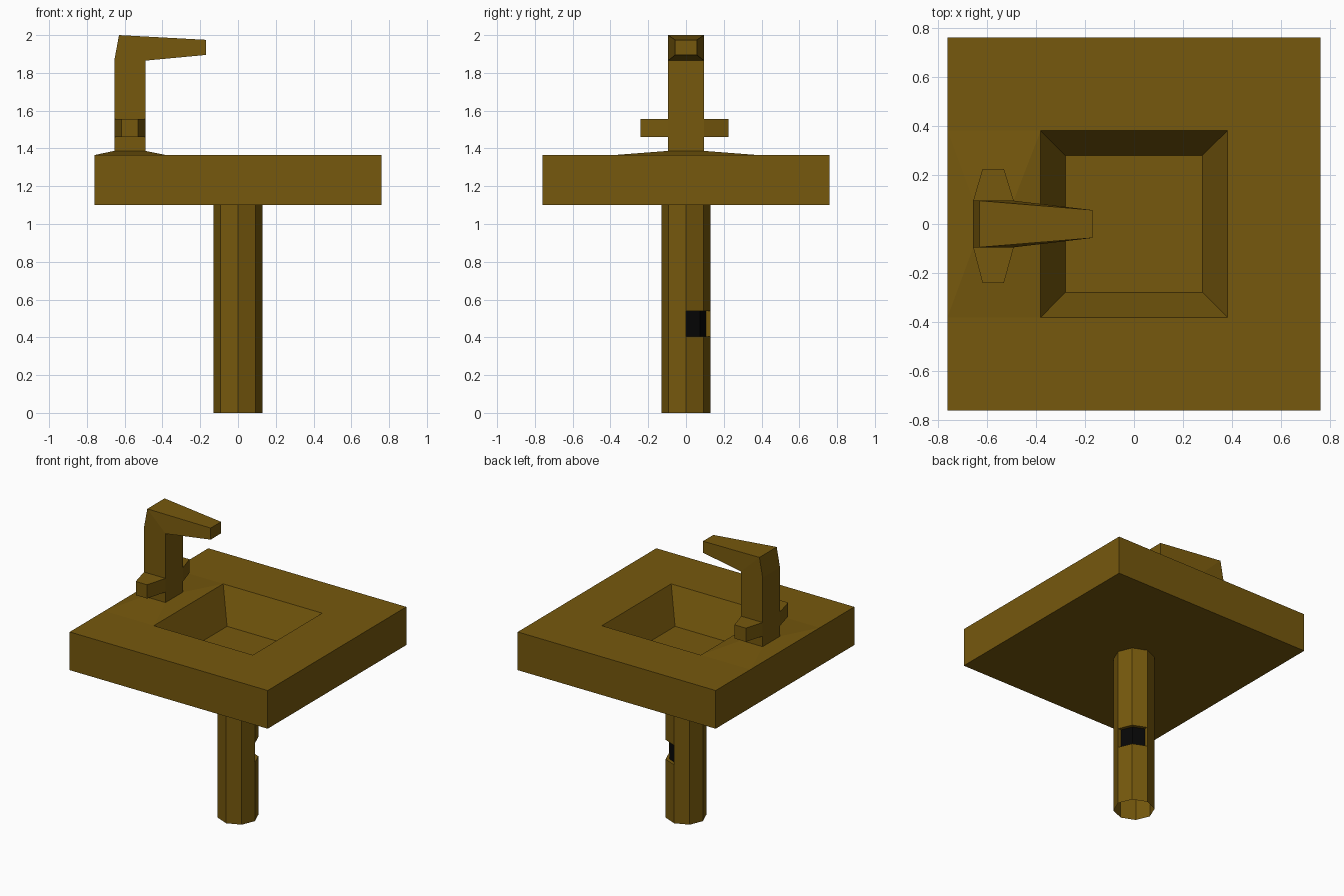
import bpy, bmesh, math

if "Cube" in bpy.data.objects:
    bpy.data.objects.remove(bpy.data.objects["Cube"])


def material(name, color):
    m = bpy.data.materials.new(name)
    m.diffuse_color = color
    m.use_nodes = True
    m.node_tree.nodes["Principled BSDF"].inputs["Base Color"].default_value = m.diffuse_color
    return m


BRASS = material("brass", (0.18, 0.098, 0.004, 1))
BLACK = material("black", (0.002, 0.002, 0.002, 1))


def finish(name, bm, mats=(BRASS,)):
    bmesh.ops.remove_doubles(bm, verts=bm.verts, dist=1e-4)
    bmesh.ops.recalc_face_normals(bm, faces=bm.faces)
    me = bpy.data.meshes.new(name)
    bm.to_mesh(me)
    bm.free()
    for m in mats:
        me.materials.append(m)
    ob = bpy.data.objects.new(name, me)
    bpy.context.collection.objects.link(ob)
    return ob


def loft(name, rings, cap_start=True, cap_end=True):
    """Skin a list of equal-length point rings."""
    bm = bmesh.new()
    vs = [[bm.verts.new(p) for p in r] for r in rings]
    n = len(rings[0])
    for a, b in zip(vs, vs[1:]):
        for i in range(n):
            j = (i + 1) % n
            bm.faces.new((a[i], a[j], b[j], b[i]))
    if cap_start:
        bm.faces.new(vs[0][::-1])
    if cap_end:
        bm.faces.new(vs[-1])
    return finish(name, bm)


def rect(x0, x1, y, z):
    return [(x0, -y, z), (x1, -y, z), (x1, y, z), (x0, y, z)]


# Slab with sunken basin
loft("basin_slab", [rect(-s, s, s, z) for s, z in
                    ((0.76, 1.10), (0.76, 1.365), (0.38, 1.365), (0.28, 1.135))])

# Shallow raised base around the tap
BACK, FRONT, W = -0.655, -0.49, 0.095
loft("tap_base", [rect(-0.76, -0.38, 0.38, 1.365), rect(BACK, FRONT, W, 1.387)],
     cap_start=False, cap_end=False)


# Tap column turning into the tapered spout: each ring has a back and a front edge
def turn(back, front, y):
    (xb, zb), (xf, zf) = back, front
    return [(xb, -y, zb), (xf, -y, zf), (xf, y, zf), (xb, y, zb)]


loft("tap", [turn((BACK, 1.387), (FRONT, 1.387), W),
             turn((BACK, 1.865), (FRONT, 1.865), W),
             turn((-0.63, 2.0), (FRONT, 1.865), W),
             turn((-0.17, 1.975), (-0.17, 1.895), 0.057)], cap_start=False)


# Tapered handles on both sides of the column
def handle_ring(x0, x1, y):
    return [(x0, y, 1.46), (x1, y, 1.46), (x1, y, 1.555), (x0, y, 1.555)]


for side, tip in (("front", -0.24), ("back", 0.225)):
    loft("handle_" + side, [handle_ring(BACK, FRONT, math.copysign(W, tip)),
                            handle_ring(-0.617, -0.53, tip)], cap_start=False)

# Octagonal pedestal, open at the bottom, with a recessed black panel
R, R_IN = 0.13, 0.106
bm = bmesh.new()


def pt(i, r, z):
    a = math.radians(45 * i)
    return bm.verts.new((r * math.cos(a), r * math.sin(a), z))


def quad(*corners):
    return bm.faces.new([pt(*c) for c in corners])


levels = (0, 0.405, 0.54, 1.10)
for k, (z0, z1) in enumerate(zip(levels, levels[1:])):
    for i in range(8):
        if k == 1 and i < 2:
            panel = quad((i, R_IN, z0), (i + 1, R_IN, z0), (i + 1, R_IN, z1), (i, R_IN, z1))
            panel.material_index = 1
            for z in (z0, z1):
                quad((i, R, z), (i + 1, R, z), (i + 1, R_IN, z), (i, R_IN, z))
            e = i * 2
            quad((e, R, z0), (e, R_IN, z0), (e, R_IN, z1), (e, R, z1))
        else:
            quad((i, R, z0), (i + 1, R, z0), (i + 1, R, z1), (i, R, z1))
finish("pedestal", bm, (BRASS, BLACK))
